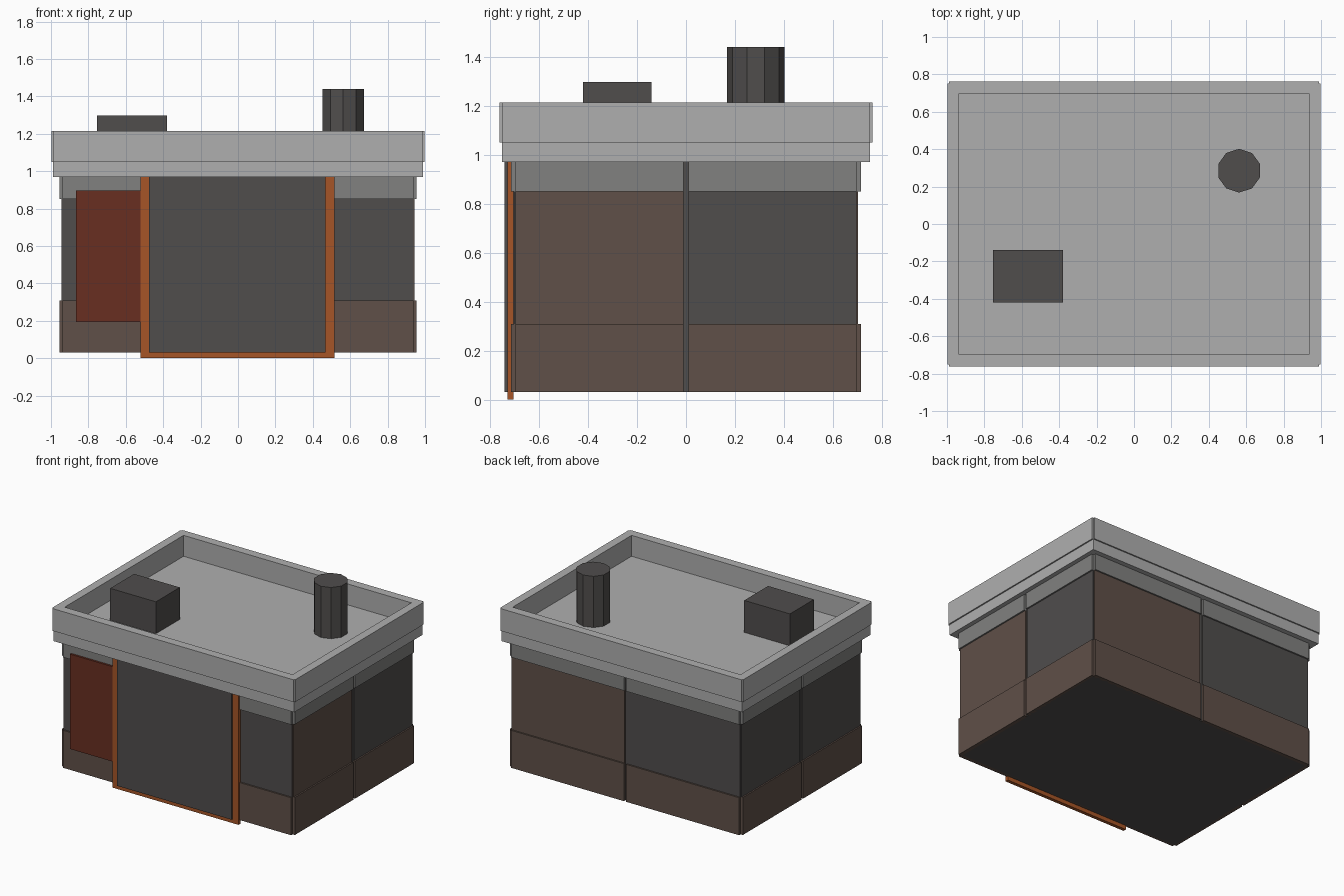
import bpy, bmesh
from mathutils import Matrix

if "Cube" in bpy.data.objects:
    bpy.data.objects.remove(bpy.data.objects["Cube"])


def mat(name, rgb):
    m = bpy.data.materials.new(name)
    m.diffuse_color = (*rgb, 1)
    m.use_nodes = True
    m.node_tree.nodes["Principled BSDF"].inputs["Base Color"].default_value = m.diffuse_color
    return m


DARK = mat("charcoal", (0.08, 0.075, 0.073))
BROWN = mat("brown", (0.115, 0.08, 0.065))
BAND = mat("mid_grey", (0.22, 0.22, 0.215))
PALE = mat("pale_grey", (0.43, 0.43, 0.43))
ORANGE = mat("orange", (0.38, 0.09, 0.02))
RED = mat("rust_red", (0.14, 0.028, 0.015))


def finish(name, bm, material):
    me = bpy.data.meshes.new(name)
    bm.to_mesh(me)
    bm.free()
    me.materials.append(material)
    ob = bpy.data.objects.new(name, me)
    bpy.context.collection.objects.link(ob)
    return ob


def box(name, x, y, z, material):
    """Box from (min, max) ranges along each axis."""
    bm = bmesh.new()
    bmesh.ops.create_cube(bm, size=1)
    for v in bm.verts:
        v.co = [(r[0] + r[1]) / 2 + c * (r[1] - r[0]) for r, c in zip((x, y, z), v.co)]
    return finish(name, bm, material)


X, Y = 0.937, 0.697      # core half sizes
GAP = 0.01               # half width of the seam between panels

# Dark core that shows in the seams and corner notches
box("wall_core", (-X, X), (-Y, Y), (0.03, 0.98), DARK)


def panel(name, side, half, out, z, material):
    """Panel on one half of a wall; 'out' is how far it stands off the core."""
    axis, sign = side
    length = Y if axis == "x" else X
    run = tuple(sorted((half * GAP, half * length)))
    depth = X if axis == "x" else Y
    thick = tuple(sorted((sign * (depth - 0.01), sign * (depth + out))))
    if axis == "x":
        box(name, thick, run, z, material)
    else:
        box(name, run, thick, z, material)


# Wall panels: plinth, wall and top band on both halves of every side
brown_walls = {("right", -1), ("back", 1)}
sides = {"front": ("y", -1), "back": ("y", 1), "left": ("x", -1), "right": ("x", 1)}
for label, side in sides.items():
    for half in (-1, 1):
        tag = f"{label}_{'a' if half < 0 else 'b'}"
        wall = BROWN if (label, half) in brown_walls else DARK
        panel("plinth_" + tag, side, half, 0.018, (0.03, 0.308), BROWN)
        panel("wall_" + tag, side, half, 0.007, (0.308, 0.85), wall)
        panel("band_" + tag, side, half, 0.018, (0.85, 0.97), BAND)

# Roof: cornice slab and four parapet walls with notched corners
box("cornice", (-0.988, 0.988), (-0.752, 0.752), (0.97, 1.06), PALE)
for s, label in ((-1, "a"), (1, "b")):
    box("parapet_long_" + label, (-0.988, 0.988), sorted((s * 0.697, s * 0.762)),
        (1.05, 1.215), PALE)
    box("parapet_short_" + label, sorted((s * 0.935, s * 0.998)), (-0.752, 0.752),
        (1.05, 1.215), PALE)

# Rooftop vent box and ten-sided chimney
box("roof_vent", (-0.755, -0.38), (-0.42, -0.14), (1.05, 1.297), DARK)
bm = bmesh.new()
bmesh.ops.create_cone(bm, cap_ends=True, segments=10, radius1=0.117, radius2=0.117,
                      depth=0.39, matrix=Matrix.Translation((0.562, 0.285, 1.245)))
finish("chimney", bm, DARK)

# Front door with its frame and the side board
box("door", (-0.475, 0.468), (-0.742, -0.69), (0.03, 0.97), DARK)
box("frame_left", (-0.52, -0.475), (-0.73, -0.705), (0, 0.97), ORANGE)
box("frame_right", (0.468, 0.515), (-0.73, -0.705), (0, 0.97), ORANGE)
box("frame_sill", (-0.475, 0.468), (-0.73, -0.705), (0, 0.03), ORANGE)
box("side_board", (-0.867, -0.52), (-0.73, -0.70), (0.193, 0.897), RED)
